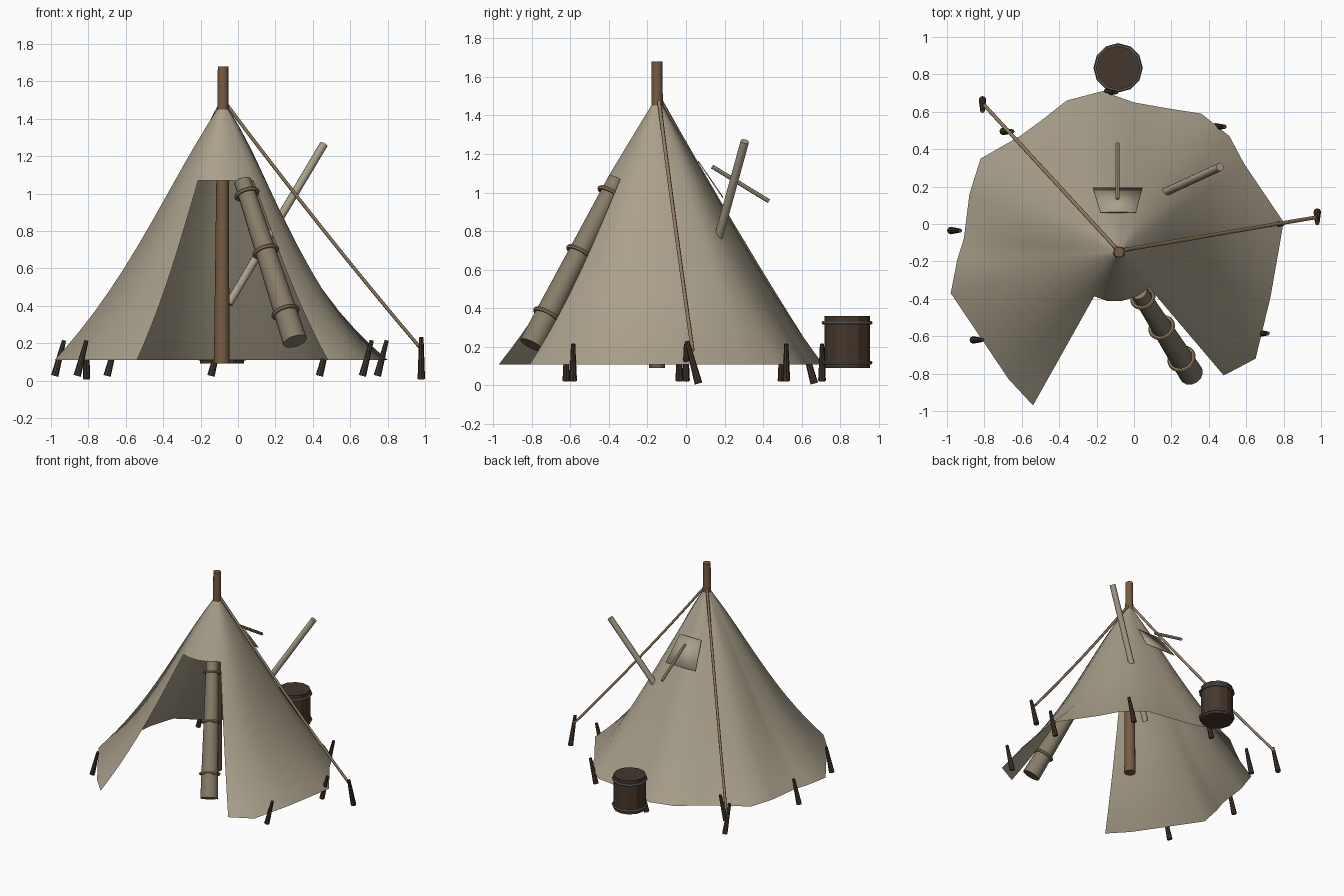
import bpy, bmesh, math
from mathutils import Vector

if "Cube" in bpy.data.objects:
    bpy.data.objects.remove(bpy.data.objects["Cube"])


def mat(name, rgb):
    m = bpy.data.materials.new(name)
    m.diffuse_color = (*rgb, 1)
    m.use_nodes = True
    m.node_tree.nodes["Principled BSDF"].inputs["Base Color"].default_value = m.diffuse_color
    return m


CANVAS = mat("canvas", (0.40, 0.35, 0.26))
ROLL = mat("rolled_canvas", (0.24, 0.20, 0.14))
WOOD = mat("wood", (0.18, 0.105, 0.055))
DARK = mat("dark_wood", (0.06, 0.038, 0.025))
ROPE = mat("rope", (0.28, 0.20, 0.12))
IRON = mat("iron", (0.11, 0.11, 0.11))


def finish(ob, name, m, angle=40):
    ob.name = name
    ob.data.materials.clear()
    ob.data.materials.append(m)
    bpy.ops.object.select_all(action='DESELECT')
    ob.select_set(True)
    bpy.context.view_layer.objects.active = ob
    bpy.ops.object.shade_smooth_by_angle(angle=math.radians(angle))
    return ob


def rod(name, a, b, ra, rb, m, sides=12, angle=40):
    a, b = Vector(a), Vector(b)
    d = b - a
    bpy.ops.mesh.primitive_cone_add(vertices=sides, radius1=ra, radius2=rb,
                                    depth=d.length, location=(a + b) / 2)
    ob = bpy.context.object
    ob.rotation_euler = d.to_track_quat('Z', 'Y').to_euler()
    return finish(ob, name, m, angle)


def ring(name, c, axis, r, minor, m, sides=20):
    bpy.ops.mesh.primitive_torus_add(location=c, major_radius=r, minor_radius=minor,
                                     major_segments=sides, minor_segments=6)
    ob = bpy.context.object
    ob.rotation_euler = Vector(axis).to_track_quat('Z', 'Y').to_euler()
    return finish(ob, name, m)


def mesh_object(name, bm, m, angle):
    bmesh.ops.recalc_face_normals(bm, faces=bm.faces)
    me = bpy.data.meshes.new(name)
    bm.to_mesh(me)
    bm.free()
    ob = bpy.data.objects.new(name, me)
    bpy.context.collection.objects.link(ob)
    return finish(ob, name, m, angle)


# Tent cloth: (x, y, sag) around the hem, the last three rays only exist above the door
PX, PY, TOP, HEM, DOOR = -0.08, -0.15, 1.45, 0.11, 1.07
hem = [(-.54, -.97, .35), (-.67, -.83, .4), (-.98, -.37, .4), (-.945, -.19, .55), (-.91, -.08, .3),
       (-.88, .16, .25), (-.82, .35, .35), (-.61, .47, .15), (-.50, .55, .2), (-.36, .66, .25),
       (-.17, .71, .2), (0, .65, .1), (.17, .62, .15), (.36, .59, .35), (.51, .47, .25),
       (.59, .32, .2), (.80, .01, .85), (.73, -.39, .5), (.65, -.72, .55), (.48, -.81, .35),
       (.25, -.93, .1), (-.02, -1.01, .1), (-.30, -1.01, .1)]
levels = [TOP, 1.42, 1.35, 1.26, 1.17, DOOR, .96, .84, .72, .6, .48, .37, .27, .18, HEM]
door_rays = range(len(hem) - 3, len(hem))
bm = bmesh.new()
grid = []
for i, (x, y, sag) in enumerate(hem):
    col = []
    for z in levels:
        if i in door_rays and z < DOOR:
            break
        t = (TOP - z) / (TOP - HEM)
        f = t + .035 * (1 - t) - sag * t * t * (1 - t)
        col.append(bm.verts.new((PX + (x - PX) * f, PY + (y - PY) * f, z)))
    grid.append(col)
for i, a in enumerate(grid):
    b = grid[(i + 1) % len(grid)]
    for j in range(min(len(a), len(b)) - 1):
        bm.faces.new((a[j], a[j + 1], b[j + 1], b[j]))
mesh_object("tent_cloth", bm, CANVAS, 75)

# Centre pole
rod("centre_pole", (-.087, -.15, .09), (-.08, -.15, 1.68), .042, .028, WOOD)

# Rolled door flap with its ties
ra, rb = Vector((.025, -.36, 1.065)), Vector((.305, -.80, .21))
rod("rolled_flap", ra, rb, .046, .066, ROLL, 14)
for k in (.08, .44, .82):
    ring("flap_tie", ra.lerp(rb, k), rb - ra, .058 + .012 * k, .011, ROPE)

# Stove pipe leaning through the back wall
rod("stove_pipe", (-.05, .07, .41), (.46, .305, 1.265), .022, .022, CANVAS)

# Smoke vent flap and its prop stick
bm = bmesh.new()
bm.faces.new([bm.verts.new(p) for p in
              ((-.18, .065, 1.165), (.01, .065, 1.165), (.045, .195, .975), (-.22, .195, .975))])
vent = mesh_object("vent_flap", bm, CANVAS, 30)
vent.modifiers.new("thickness", 'SOLIDIFY').thickness = .006
rod("vent_prop", (-.088, .135, 1.135), (-.088, .43, .955), .011, .011, CANVAS, 8)

# Guy ropes with a slight sag, tied round their pegs
for start, end in (((-.06, -.14, 1.475), (.97, .035, .18)), ((-.095, -.13, 1.475), (-.80, .635, .19))):
    s, e = Vector(start), Vector(end)
    mid = (s + e) / 2 - Vector((0, 0, .02))
    cu = bpy.data.curves.new("guy_rope", 'CURVE')
    cu.dimensions = '3D'
    cu.bevel_depth = .01
    cu.bevel_resolution = 1
    sp = cu.splines.new('POLY')
    sp.points.add(8)
    for k, p in enumerate(sp.points):
        t = k / 8
        q = s * (1 - t) ** 2 + (2 * mid - (s + e) / 2) * 2 * t * (1 - t) + e * t * t
        p.co = (*q, 1)
    cu.materials.append(ROPE)
    ob = bpy.data.objects.new("guy_rope", cu)
    bpy.context.collection.objects.link(ob)

# Hem pegs and guy rope pegs
for x, y in ((-.955, -.035), (-.835, -.62), (-.675, .495), (-.12, .705), (.46, .52),
             (.69, -.585), (.77, 0)):
    rod("hem_peg", (x - .025, y, .025), (x + .025, y, .215), .02, .011, DARK, 8)
for x, y in ((.98, .035), (-.81, .635)):
    rod("guy_peg", (x, y + .03, .01), (x, y - .03, .23), .02, .012, DARK, 8)

# Barrel with two hoops
rod("barrel", (-.085, .835, .09), (-.085, .835, .36), .118, .118, DARK, 12, 20)
for z in (.118, .325):
    ring("barrel_hoop", (-.085, .835, z), (0, 0, 1), .121, .011, IRON, 12)
